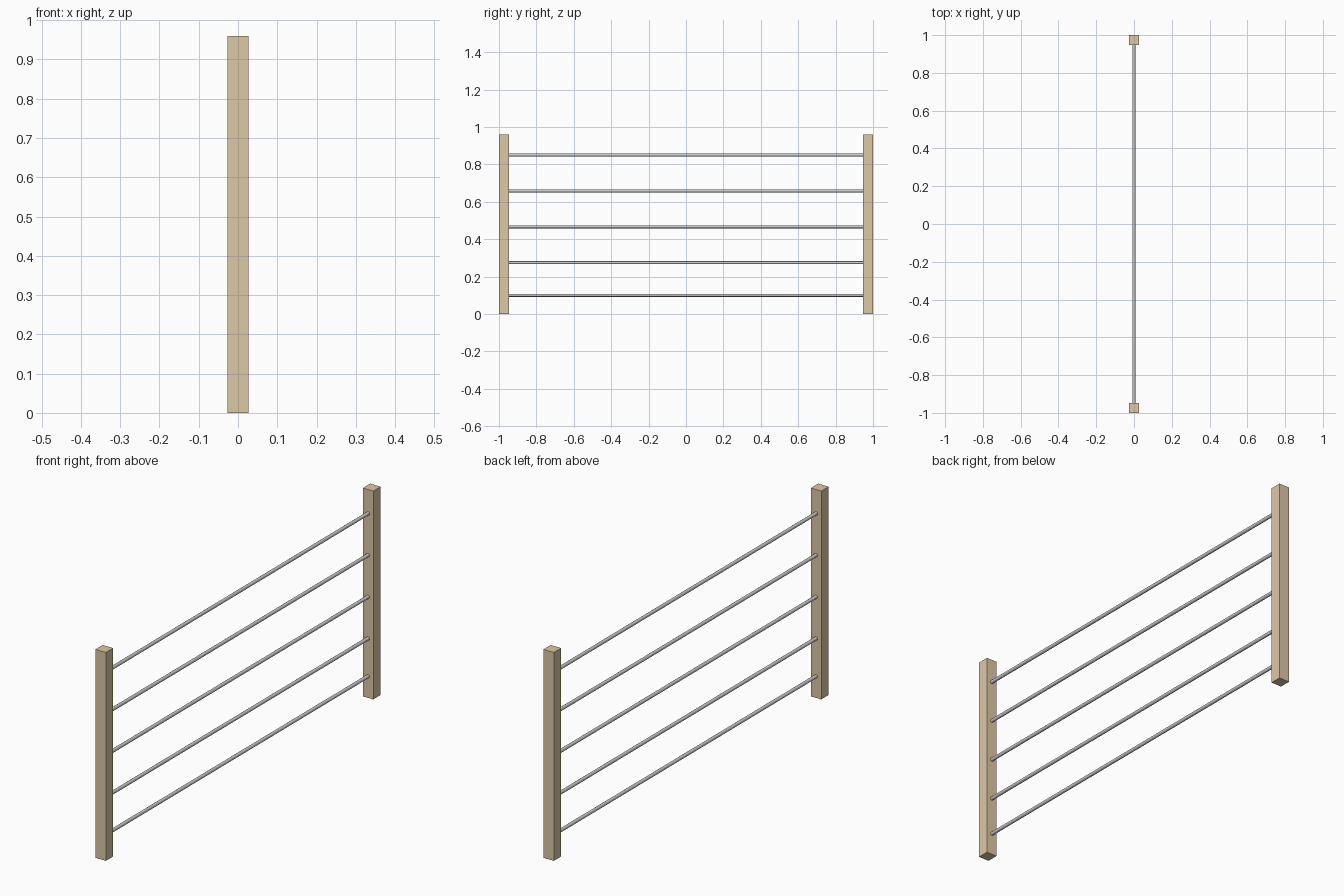
import bpy, math

if "Cube" in bpy.data.objects:
    bpy.data.objects.remove(bpy.data.objects["Cube"])

POST_W, POST_H = 0.053, 0.96
ROD_R = 0.008
INNER = 1 - POST_W

wood = bpy.data.materials.new("pale_wood")
wood.diffuse_color = (0.72, 0.58, 0.38, 1)
wood.use_nodes = True
wood.node_tree.nodes["Principled BSDF"].inputs["Base Color"].default_value = wood.diffuse_color


def post(name, side):
    bpy.ops.mesh.primitive_cube_add(size=1, location=(0, side * (1 - POST_W / 2), POST_H / 2))
    ob = bpy.context.object
    ob.name = name
    ob.scale = (POST_W, POST_W, POST_H)
    bpy.ops.object.transform_apply(location=False, rotation=False, scale=True)
    ob.data.materials.append(wood)


def rod(name, z):
    bpy.ops.mesh.primitive_cylinder_add(vertices=16, radius=ROD_R, depth=2 * INNER + 0.01,
                                        location=(0, 0, z), rotation=(math.pi / 2, 0, 0))
    bpy.context.object.name = name
    bpy.ops.object.shade_smooth_by_angle()


# Square end posts
post("front_post", -1)
post("back_post", 1)

# Horizontal metal rails, the lowest one closer to its neighbour
for i, z in enumerate((0.10, 0.274, 0.466, 0.658, 0.85)):
    rod(f"rail_{i + 1}", z)
